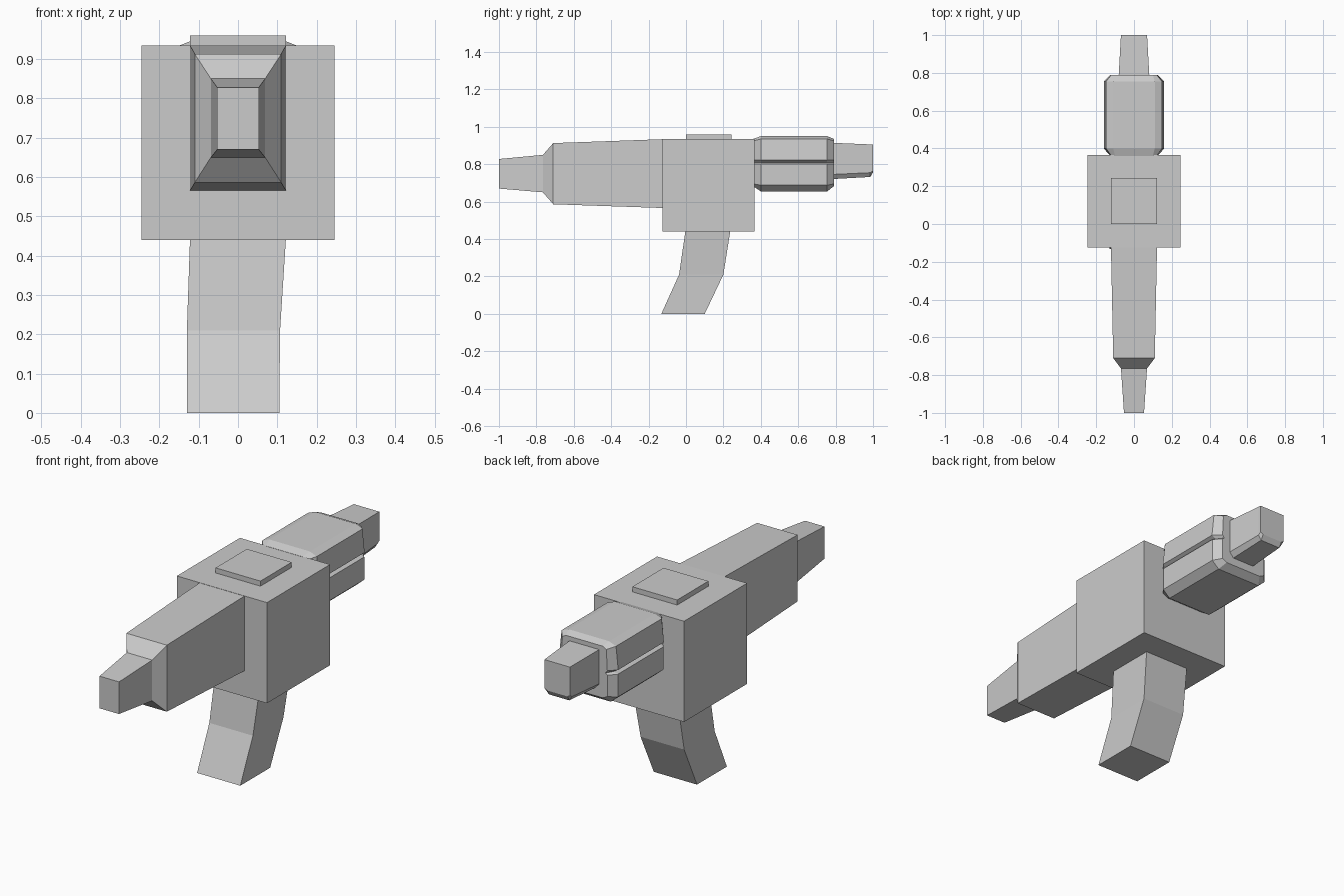
import bpy

if "Cube" in bpy.data.objects:
    bpy.data.objects.remove(bpy.data.objects["Cube"])


def loft(name, rings):
    """Skin equal-sized closed rings and cap both ends."""
    n = len(rings[0])
    verts = [p for ring in rings for p in ring]
    faces = [list(range(n)), list(range((len(rings) - 1) * n, len(rings) * n))]
    for r in range(len(rings) - 1):
        for i in range(n):
            j = (i + 1) % n
            faces.append([r * n + i, r * n + j, (r + 1) * n + j, (r + 1) * n + i])
    mesh = bpy.data.meshes.new(name)
    mesh.from_pydata(verts, [], faces)
    obj = bpy.data.objects.new(name, mesh)
    bpy.context.collection.objects.link(obj)
    bpy.context.view_layer.objects.active = obj
    obj.select_set(True)
    bpy.ops.object.mode_set(mode='EDIT')
    bpy.ops.mesh.select_all(action='SELECT')
    bpy.ops.mesh.normals_make_consistent(inside=False)
    bpy.ops.object.mode_set(mode='OBJECT')
    obj.select_set(False)
    return obj


def rect_y(y, hx, z0, z1):
    return [(-hx, y, z0), (hx, y, z0), (hx, y, z1), (-hx, y, z1)]


def rect_z(z, x0, x1, y0, y1):
    return [(x0, y0, z), (x1, y0, z), (x1, y1, z), (x0, y1, z)]


def mirrored(y, half):
    """Ring from a right-hand half profile of (x, z) points."""
    return [(x, y, z) for x, z in half] + [(-x, y, z) for x, z in reversed(half)]


# Main housing and the raised plate on top
loft("housing", [rect_y(-0.125, 0.245, 0.44, 0.935), rect_y(0.365, 0.245, 0.44, 0.935)])
loft("top_plate", [rect_z(0.93, -0.122, 0.122, 0, 0.243), rect_z(0.96, -0.122, 0.122, 0, 0.243)])

# Tapered barrel with stepped muzzle
loft("barrel", [
    rect_y(-0.12, 0.122, 0.566, 0.934),
    rect_y(-0.71, 0.11, 0.586, 0.913),
    rect_y(-0.765, 0.069, 0.65, 0.85),
    rect_y(-1.0, 0.053, 0.67, 0.828),
])

# Bent grip
loft("grip", [
    rect_z(0.445, -0.122, 0.122, -0.003, 0.237),
    rect_z(0.21, -0.13, 0.107, -0.037, 0.2),
    rect_z(0.0, -0.13, 0.105, -0.132, 0.1),
])

# Rear shells: upper and lower halves with a groove between, chamfered at both ends
shells = {
    "rear_upper_shell": ([(0.135, 0.808), (0.16, 0.822), (0.148, 0.935), (0.11, 0.95)],
                         [(0.115, 0.808), (0.125, 0.822), (0.12, 0.925), (0.10, 0.936)]),
    "rear_lower_shell": ([(0.12, 0.655), (0.158, 0.688), (0.158, 0.80), (0.135, 0.808)],
                         [(0.10, 0.682), (0.125, 0.695), (0.125, 0.80), (0.115, 0.808)]),
}
for name, (wide, narrow) in shells.items():
    loft(name, [mirrored(0.36, narrow), mirrored(0.40, wide),
                mirrored(0.755, wide), mirrored(0.79, narrow)])

# Rear tip with bevelled lower edges
loft("rear_tip", [
    mirrored(0.77, [(0.06, 0.72), (0.082, 0.745), (0.082, 0.915)]),
    mirrored(0.985, [(0.055, 0.732), (0.07, 0.755), (0.07, 0.906)]),
    mirrored(1.0, [(0.055, 0.757), (0.07, 0.765), (0.07, 0.905)]),
])
